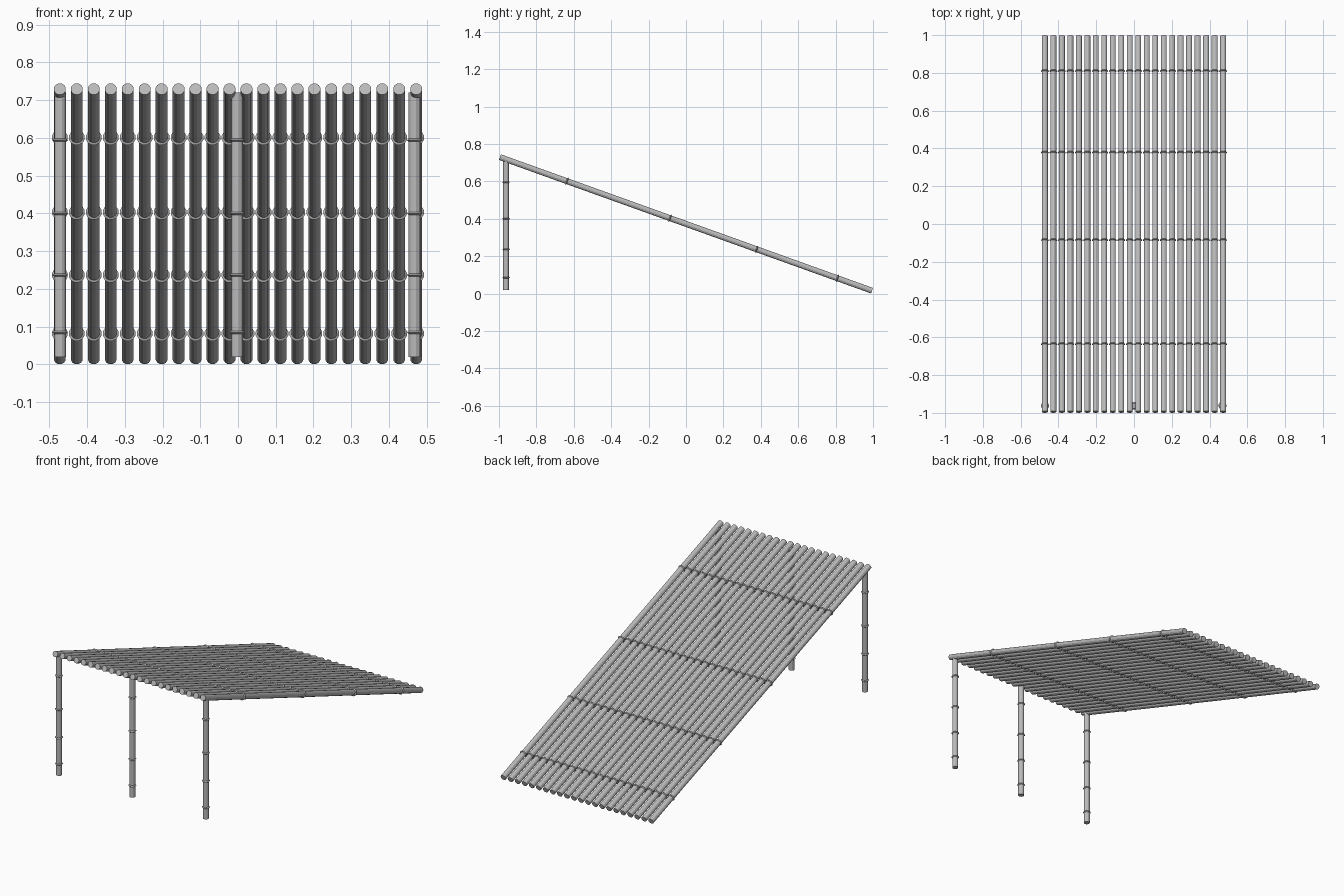
import bpy, bmesh, math
from mathutils import Vector

cube = bpy.data.objects.get("Cube")
if cube:
    bpy.data.objects.remove(cube)

grey = bpy.data.materials.new("pole grey")
grey.use_nodes = True
colour = (0.5, 0.5, 0.5, 1)
grey.diffuse_color = colour
grey.node_tree.nodes["Principled BSDF"].inputs["Base Color"].default_value = colour

SIDES = 12
RADIUS = 0.0162
NODE_RADIUS = 0.0215
NODE_HALF = 0.004
NODES = (0.18, 0.457, 0.69, 0.907)


def pole_mesh(name, length):
    """Cane running down from its origin along -z, with pointed node ridges."""
    profile = [(RADIUS, 0)]
    for f in NODES:
        d = f * length
        profile += [(RADIUS, d - NODE_HALF), (NODE_RADIUS, d), (RADIUS, d + NODE_HALF)]
    profile.append((RADIUS, length))
    bm = bmesh.new()
    rings = []
    for r, d in profile:
        angles = [math.tau * (i + 0.5) / SIDES for i in range(SIDES)]
        rings.append([bm.verts.new((r * math.cos(a), r * math.sin(a), -d)) for a in angles])
    for a, b in zip(rings, rings[1:]):
        for i in range(SIDES):
            j = (i + 1) % SIDES
            bm.faces.new((a[i], b[i], b[j], a[j]))
    bm.faces.new(rings[0])
    bm.faces.new(rings[-1][::-1])
    bmesh.ops.recalc_face_normals(bm, faces=bm.faces)
    mesh = bpy.data.meshes.new(name)
    bm.to_mesh(mesh)
    bm.free()
    mesh.materials.append(grey)
    return mesh


def place(name, mesh, location, tilt=0):
    obj = bpy.data.objects.new(name, mesh)
    obj.location = location
    obj.rotation_euler.x = tilt
    bpy.context.collection.objects.link(obj)


# Sloping roof of evenly spaced poles
high, low = Vector((0, -0.9945, 0.7295)), Vector((0, 0.9945, 0.0155))
span = low - high
tilt = math.atan2(span.y, -span.z)
roof = pole_mesh("roof_pole", span.length)
COUNT = 22
for i in range(COUNT):
    x = -0.472 + 0.944 * i / (COUNT - 1)
    place(f"roof_pole_{i + 1}", roof, (x, high.y, high.z), tilt)

# Upright posts under the high front edge
post = pole_mesh("post", 0.7)
for name, x in (("right", -0.471), ("middle", -0.002), ("left", 0.468)):
    place(f"{name}_post", post, (x, -0.962, 0.72))
